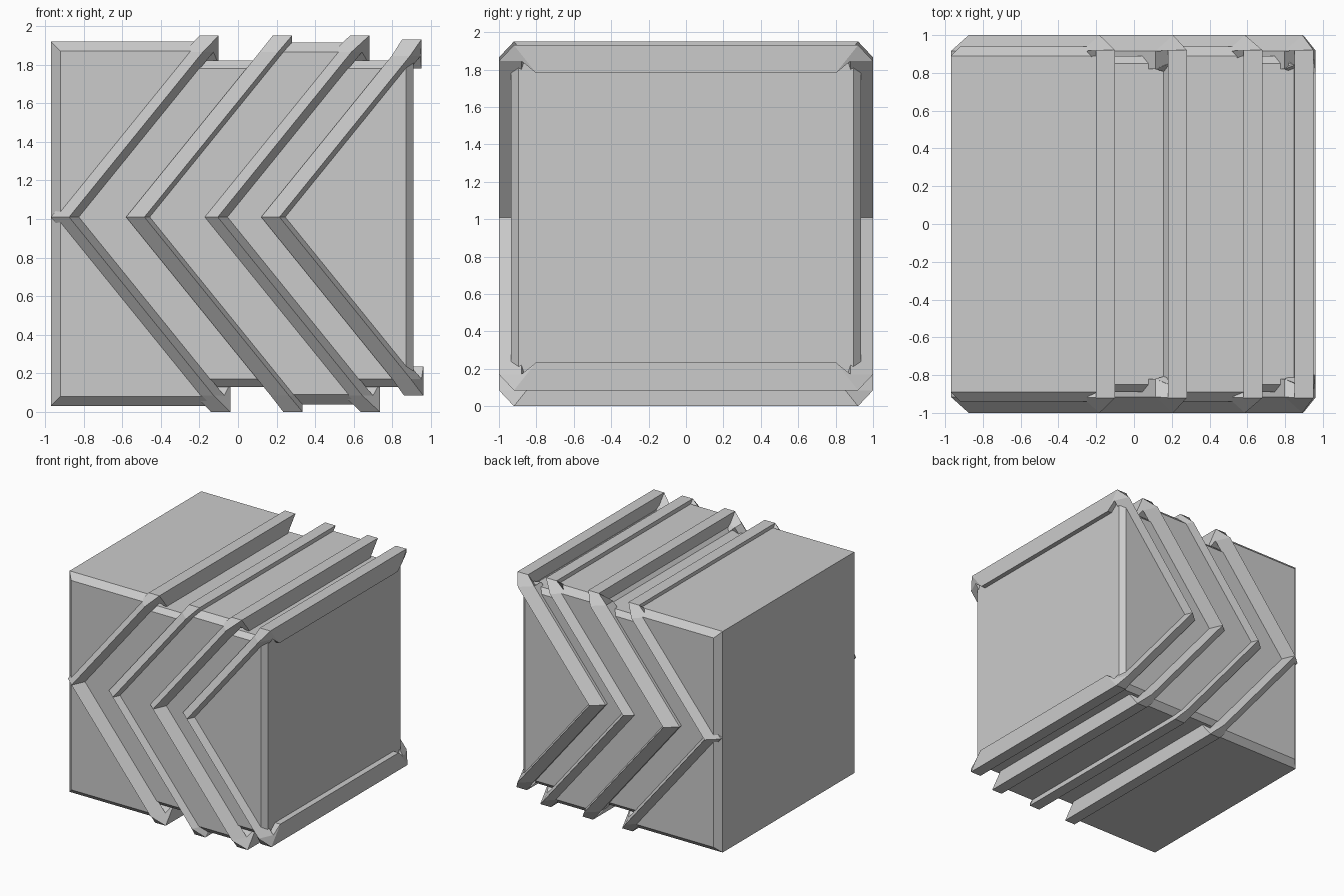
import bpy, bmesh

if "Cube" in bpy.data.objects:
    bpy.data.objects.remove(bpy.data.objects["Cube"])

ZM = 1.01          # height of the chevron tips
SLOPE = 0.81       # sideways run of the chevrons per unit of height


def finish(name, bm):
    bmesh.ops.recalc_face_normals(bm, faces=bm.faces)
    me = bpy.data.meshes.new(name)
    bm.to_mesh(me)
    bm.free()
    ob = bpy.data.objects.new(name, me)
    bpy.context.collection.objects.link(ob)
    return ob


def bridge(bm, a, b):
    n = len(a)
    for i in range(n):
        bm.faces.new((a[i], a[(i + 1) % n], b[(i + 1) % n], b[i]))


# Chamfered chevron-shaped block running through the full depth
def block(name, left, right, z0, z1, y, c, left_flat=False, right_flat=False):
    bm = bmesh.new()

    def ring(yy, inset):
        zs = (z1 - inset, ZM, z0 + inset)
        xl = [left + inset if left_flat else left + SLOPE * abs(z - ZM) for z in zs]
        xr = [right - inset if right_flat else right + SLOPE * abs(z - ZM) for z in zs]
        pts = list(zip(xl, zs)) + list(zip(xr, zs))[::-1]
        return [bm.verts.new((x, yy, z)) for x, z in pts]

    rings = [ring(-y, c), ring(-y + c, 0), ring(y - c, 0), ring(y, c)]
    for a, b in zip(rings, rings[1:]):
        bridge(bm, a, b)
    for r in (rings[0], rings[-1]):
        bm.faces.new((r[0], r[1], r[4], r[5]))
        bm.faces.new((r[1], r[2], r[3], r[4]))
    return finish(name, bm)


# Ridged belt: flat bars on top and bottom, angled chevrons on front and back
def rib(name, mid, x_top, z_top, x_bot, z_bot):
    bm = bmesh.new()

    def bar(x, z, s, side):          # s: +1 top, -1 bottom
        y = 0.92 * side
        return [(x, y - .12 * side, z - .15 * s), (x, y, z),
                (x + .1, y, z), (x + .1, y - .12 * side, z - .15 * s)]

    def chevron(z, side):
        x = mid + SLOPE * abs(z - ZM)
        return [(x, .82 * side, z), (x, .915 * side, z),
                (x + .095, 1.0 * side, z), (x + .15, .88 * side, z)]

    def half(side):
        return [bar(x_top, z_top, 1, side), chevron(z_top - .085, side),
                chevron(ZM, side), chevron(z_bot + .085, side),
                bar(x_bot, z_bot, -1, side)]

    path = half(-1) + half(1)[::-1]
    rings = [[bm.verts.new(p) for p in sec] for sec in path]
    for i, r in enumerate(rings):
        bridge(bm, r, rings[(i + 1) % len(rings)])
    return finish(name, bm)


# Recessed core, seen as the floor of the channels
bm = bmesh.new()
bmesh.ops.create_cube(bm, size=1)
for v in bm.verts:
    v.co = (-.02 + v.co.x * 1.84, v.co.y * 1.78, .975 + v.co.z * 1.69)
long_edges = [e for e in bm.edges if abs(e.verts[0].co.x - e.verts[1].co.x) > 1]
bmesh.ops.bevel(bm, geom=long_edges, offset=.04, segments=1, affect='EDGES')
finish("core", bm)

# Raised body sections
block("left_block", -.97, -.89, .03, 1.92, .94, .05, left_flat=True)
block("middle_block", -.50, -.14, .04, 1.915, .94, .05)
block("right_block", .19, .91, .13, 1.84, .935, .04, right_flat=True)

# Four chevron ribs: tip x, top bar x and z, bottom bar x and z
for i, spec in enumerate([(-.97, -.20, 1.95, -.14, 0),
                          (-.58, .18, 1.95, .235, 0),
                          (-.20, .58, 1.95, .635, 0),
                          (.12, .85, 1.93, .86, .085)]):
    rib(f"chevron_rib_{i + 1}", *spec)
